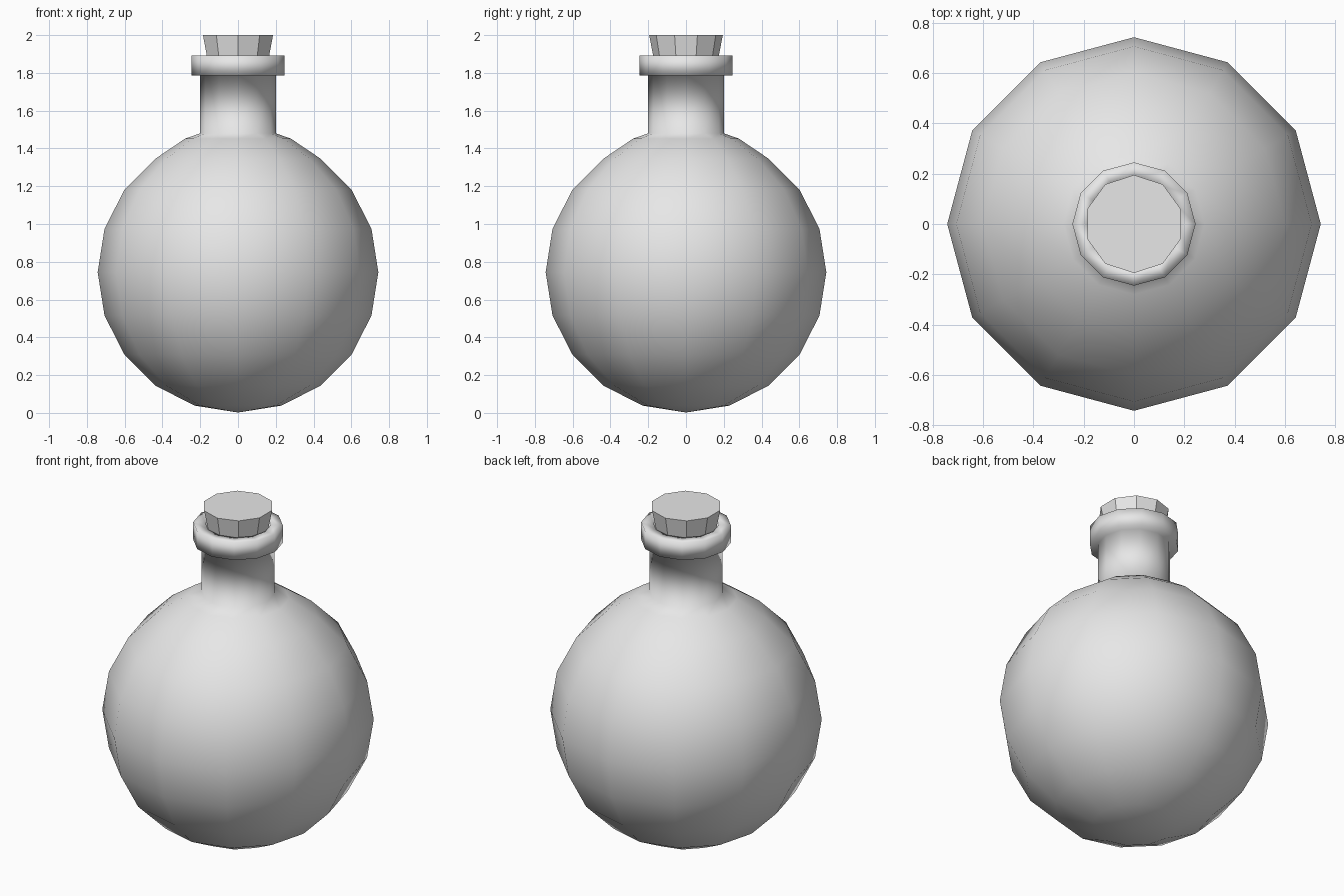
import bpy, bmesh, math

if "Cube" in bpy.data.objects:
    bpy.data.objects.remove(bpy.data.objects["Cube"])

grey = bpy.data.materials.new("plain grey")
grey.diffuse_color = (0.8, 0.8, 0.8, 1)
grey.use_nodes = True
grey.node_tree.nodes["Principled BSDF"].inputs["Base Color"].default_value = grey.diffuse_color


def lathe(name, profile, sides, start, smooth):
    """Revolve (radius, z) points about z; zero radius makes a pole."""
    bm = bmesh.new()
    rings = []
    for r, z in profile:
        if r == 0:
            rings.append([bm.verts.new((0, 0, z))] * sides)
        else:
            angles = [start + i * math.tau / sides for i in range(sides)]
            rings.append([bm.verts.new((r * math.cos(a), r * math.sin(a), z)) for a in angles])
    for low, high in zip(rings, rings[1:]):
        for i in range(sides):
            j = (i + 1) % sides
            corners = list(dict.fromkeys((low[i], low[j], high[j], high[i])))
            bm.faces.new(corners).smooth = smooth
    # Flat caps on any open end
    if profile[0][0] > 0:
        bm.faces.new(rings[0][::-1])
    if profile[-1][0] > 0:
        bm.faces.new(rings[-1])
    bmesh.ops.recalc_face_normals(bm, faces=bm.faces)
    mesh = bpy.data.meshes.new(name)
    bm.to_mesh(mesh)
    bm.free()
    mesh.materials.append(grey)
    obj = bpy.data.objects.new(name, mesh)
    bpy.context.collection.objects.link(obj)
    return obj


# Round flask body, neck and lip in one profile
R = 0.743
flask = [(0, 0.002)]
flask += [(R * math.sin(math.radians(18 * k)), 0.745 - R * math.cos(math.radians(18 * k)))
          for k in range(1, 9)]
flask += [(0.28, 1.452), (0.2, 1.48), (0.2, 1.787),
          (0.245, 1.787), (0.245, 1.893), (0.18, 1.893), (0.18, 1.76)]
lathe("flask", flask, 12, 0, True)

# Tapered ten-sided stopper
lathe("stopper", [(0.15, 1.77), (0.195, 2.0)], 10, math.pi / 2, False)
